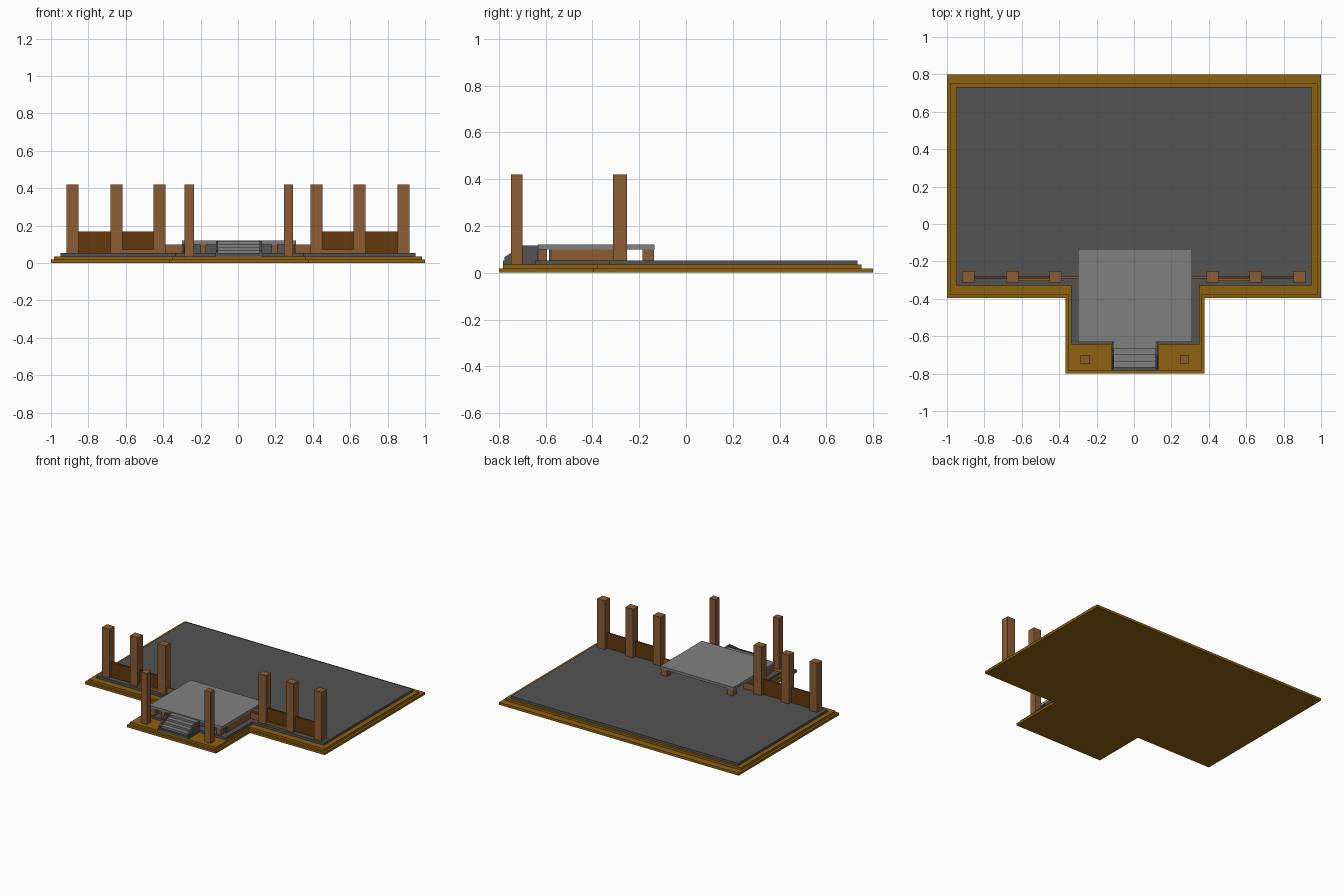
import bpy, bmesh

cube = bpy.data.objects.get("Cube")
if cube:
    bpy.data.objects.remove(cube, do_unlink=True)


def material(name, hex_code):
    lin = []
    for i in (0, 2, 4):
        c = int(hex_code[i:i + 2], 16) / 255
        lin.append(c / 12.92 if c <= 0.04045 else ((c + 0.055) / 1.055) ** 2.4)
    m = bpy.data.materials.new(name)
    m.use_nodes = True
    m.diffuse_color = (*lin, 1)
    bsdf = m.node_tree.nodes["Principled BSDF"]
    bsdf.inputs["Base Color"].default_value = (*lin, 1)
    bsdf.inputs["Roughness"].default_value = 0.8
    return m


GOLD = material("golden brown", "8F6210")
SLATE = material("dark grey", "535353")
STONE = material("light grey", "808080")
WOOD = material("wood brown", "8B5C34")
DARK = material("dark brown", "623A0C")


def prism(name, points, depth, mat):
    """Extrude a planar outline of 3D points along the depth vector."""
    bm = bmesh.new()
    face = bm.faces.new([bm.verts.new(p) for p in points])
    out = bmesh.ops.extrude_face_region(bm, geom=[face])
    verts = [g for g in out["geom"] if isinstance(g, bmesh.types.BMVert)]
    bmesh.ops.translate(bm, verts=verts, vec=depth)
    bmesh.ops.recalc_face_normals(bm, faces=bm.faces)
    mesh = bpy.data.meshes.new(name)
    bm.to_mesh(mesh)
    bm.free()
    mesh.materials.append(mat)
    ob = bpy.data.objects.new(name, mesh)
    bpy.context.collection.objects.link(ob)
    return ob


def box(name, x0, x1, y0, y1, z0, z1, mat):
    pts = [(x0, y0, z0), (x1, y0, z0), (x1, y1, z0), (x0, y1, z0)]
    return prism(name, pts, (0, 0, z1 - z0), mat)


def tee(name, x0, x1, back, front, p0, p1, porch, z0, z1, mat):
    """Slab with a smaller porch projecting from its front edge."""
    pts = [(x0, back), (x0, front), (p0, front), (p0, porch),
           (p1, porch), (p1, front), (x1, front), (x1, back)]
    return prism(name, [(x, y, z0) for x, y in pts], (0, 0, z1 - z0), mat)


# Stepped foundation and floor
tee("foundation_lower", -1, 1, 0.80, -0.395, -0.367, 0.377, -0.80, 0, 0.018, GOLD)
tee("foundation_upper", -0.983, 0.983, 0.75, -0.378, -0.353, 0.362, -0.783, 0.018, 0.035, GOLD)
tee("floor", -0.95, 0.948, 0.733, -0.33, -0.338, 0.35, -0.645, 0.035, 0.053, SLATE)

# Raised deck and its supports
box("deck", -0.30, 0.31, -0.632, -0.135, 0.10, 0.12, STONE)
box("deck_front_skirt", -0.295, 0.305, -0.585, -0.573, 0.053, 0.10, SLATE)
MID = 0.005
for side, s in (("right", -1), ("left", 1)):
    def span(a, b):
        return sorted((MID + s * a, MID + s * b))

    box(f"deck_back_leg_{side}", *span(0.25, 0.30), -0.185, -0.137, 0.053, 0.10, WOOD)
    box(f"deck_corner_leg_{side}", *span(0.255, 0.295), -0.63, -0.595, 0.053, 0.10, WOOD)
    box(f"deck_front_leg_{side}", *span(0.175, 0.205), -0.63, -0.595, 0.053, 0.10, WOOD)
    box(f"deck_side_panel_{side}", *span(0.288, 0.303), -0.573, -0.28, 0.053, 0.10, WOOD)
    box(f"low_wall_{side}", *span(0.29, 0.40), -0.292, -0.28, 0.053, 0.10, WOOD)

    # Porch posts
    box(f"porch_post_{side}", *span(0.240, 0.290), -0.748, -0.70, 0.035, 0.42, WOOD)

    # Main posts and railing panels
    centres = (0.42, 0.65, 0.885)
    for i, c in enumerate(centres):
        box(f"post_{side}_{i + 1}", *sorted((s * (c - 0.032), s * (c + 0.032))),
            -0.312, -0.252, 0.053, 0.42, WOOD)
    for i in range(2):
        box(f"rail_panel_{side}_{i + 1}", *sorted((s * centres[i], s * centres[i + 1])),
            -0.292, -0.28, 0.053, 0.168, DARK)
    box(f"rail_sill_{side}", *sorted((s * 0.44, s * 0.63)),
        -0.306, -0.292, 0.053, 0.072, WOOD)

# Front stairs
box("stair_base", -0.12, 0.13, -0.783, -0.63, 0.035, 0.053, SLATE)
for i in range(4):
    box(f"stair_step_{i + 1}", -0.107, 0.117, -0.768 + 0.034 * i, -0.63,
        0.05 + 0.0155 * i, 0.0675 + 0.0155 * i, STONE)
for side, x in (("right", -0.118), ("left", 0.116)):
    outline = [(-0.777, 0.053), (-0.777, 0.066), (-0.70, 0.117),
               (-0.633, 0.117), (-0.633, 0.053)]
    prism(f"stair_stringer_{side}", [(x, y, z) for y, z in outline], (0.012, 0, 0), SLATE)
